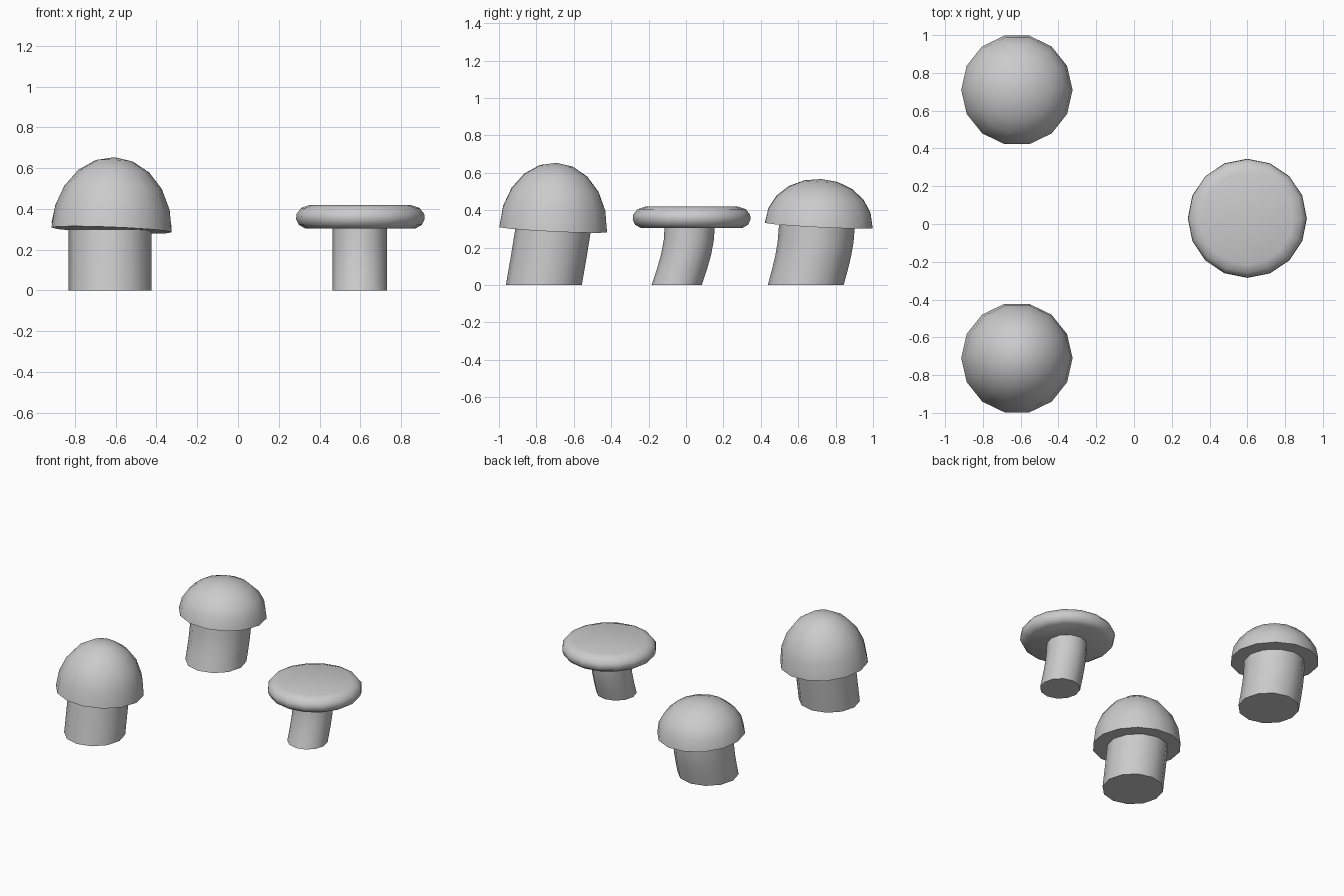
import bpy, bmesh
from math import sin, cos, pi, radians

if "Cube" in bpy.data.objects:
    bpy.data.objects.remove(bpy.data.objects["Cube"])


def add_lathe(name, rings, sides, location=(0, 0, 0), rotation=(0, 0, 0)):
    """Skin rings of (radius, y offset, z); the ends become flat caps or a tip."""
    bm = bmesh.new()
    loops = []
    for r, dy, z in rings:
        if r == 0:
            loops.append([bm.verts.new((0, dy, z))])
        else:
            loops.append([bm.verts.new((r * cos(2 * pi * i / sides),
                                        dy + r * sin(2 * pi * i / sides), z))
                          for i in range(sides)])
    for a, b in zip(loops, loops[1:]):
        for i in range(sides):
            j = (i + 1) % sides
            if len(b) == 1:
                bm.faces.new((a[i], a[j], b[0]))
            else:
                bm.faces.new((a[i], a[j], b[j], b[i]))
    for loop in (loops[0], loops[-1]):
        if len(loop) > 1:
            bm.faces.new(loop)
    bmesh.ops.recalc_face_normals(bm, faces=bm.faces)
    mesh = bpy.data.meshes.new(name)
    bm.to_mesh(mesh)
    bm.free()
    obj = bpy.data.objects.new(name, mesh)
    bpy.context.collection.objects.link(obj)
    obj.location = location
    obj.rotation_euler = rotation
    bpy.ops.object.select_all(action='DESELECT')
    obj.select_set(True)
    bpy.context.view_layer.objects.active = obj
    bpy.ops.object.shade_smooth_by_angle(angle=radians(40))
    return obj


def stem(name, x, y, radius, lean, sides=12):
    """Leaning stem: lean lists the (y offset, z) of each ring."""
    add_lathe(name, [(radius, dy, z) for dy, z in lean], sides, (x, y, 0))


def dome_cap(name, x, y, z, radius, height):
    """Half ellipsoid cap, tilted slightly, with a flat underside."""
    rings = [(radius * cos(k * pi / 10), 0, height * sin(k * pi / 10)) for k in range(5)]
    rings.append((0, 0, height))
    add_lathe(name, rings, 14, (x, y, z), (radians(-2.8), radians(2.3), 0))


# Tall domed mushroom at the front
stem("tall_mushroom_stem", -0.627, -0.71, 0.203,
     [(-0.05, 0), (-0.024, 0.15), (0, 0.30)])
dome_cap("tall_mushroom_cap", -0.62, -0.71, 0.297, 0.295, 0.357)

# Low domed mushroom at the back
stem("low_mushroom_stem", -0.627, 0.70, 0.203,
     [(-0.06, 0), (-0.038, 0.08), (-0.02, 0.155), (-0.007, 0.23), (0, 0.32)])
dome_cap("low_mushroom_cap", -0.62, 0.71, 0.32, 0.295, 0.247)

# Flat topped mushroom on the right
stem("flat_mushroom_stem", 0.597, 0.02, 0.134,
     [(-0.07, 0), (-0.043, 0.08), (-0.02, 0.16), (-0.005, 0.24), (0, 0.32)])
flat_profile = [(0.272, 0, 0.305), (0.302, 0, 0.322), (0.315, 0, 0.35), (0.313, 0, 0.375),
                (0.29, 0, 0.405), (0.245, 0, 0.42)]
add_lathe("flat_mushroom_cap", flat_profile, 16, (0.6, 0.03, 0))
